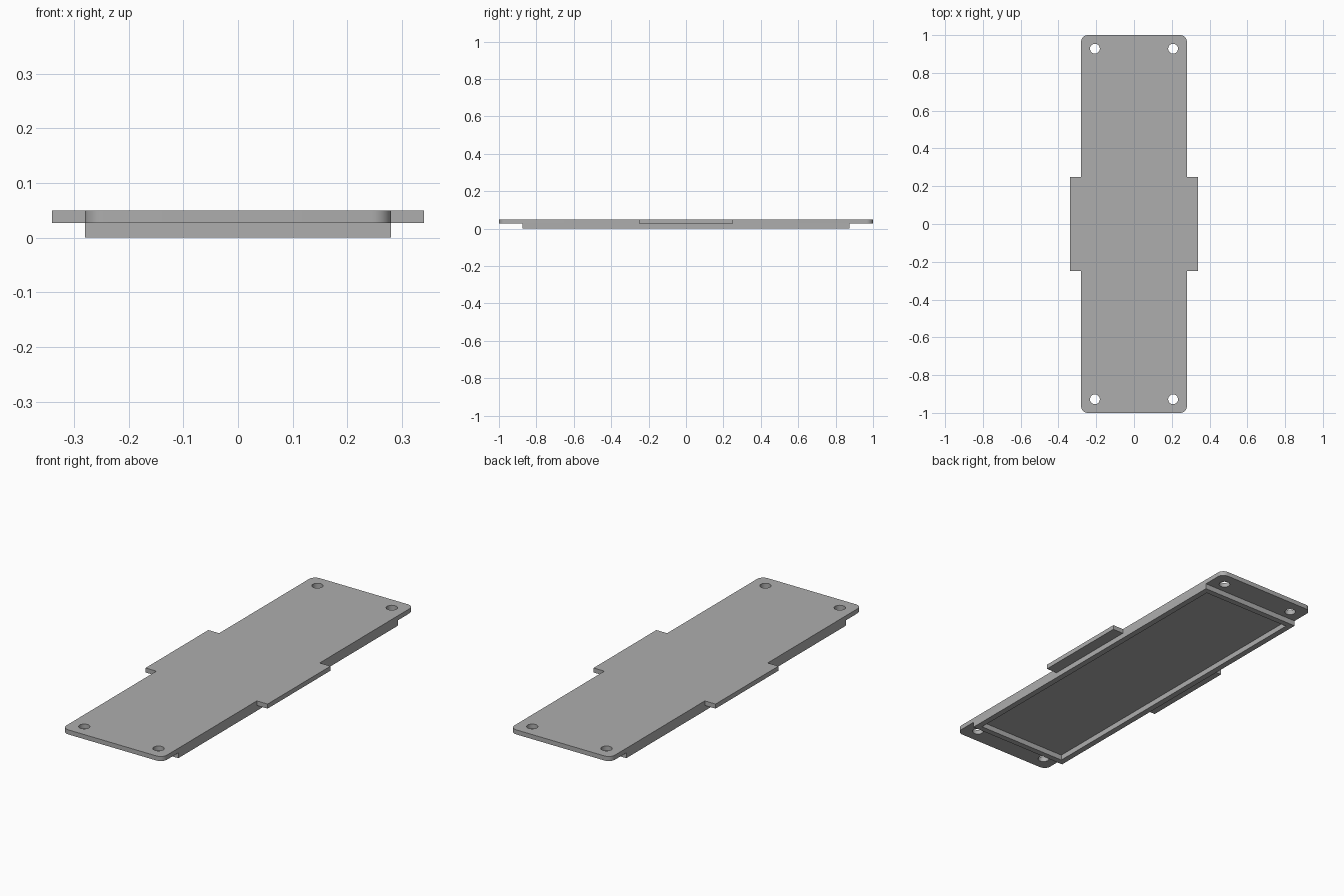
import bpy
from math import sin, cos, pi, radians

cube = bpy.data.objects.get("Cube")
if cube:
    bpy.data.objects.remove(cube, do_unlink=True)

PLATE_BOTTOM, PLATE_TOP = 0.027, 0.05
HALF_WIDTH = 0.28
CORNER = 0.035

grey = bpy.data.materials.new("plain grey")
grey.use_nodes = True
grey.diffuse_color = (0.42, 0.42, 0.42, 1)
grey.node_tree.nodes["Principled BSDF"].inputs["Base Color"].default_value = (0.42, 0.42, 0.42, 1)


def mirrored(quarter):
    """Turn a +x +y quarter outline into a full loop, symmetric in x and y."""
    half = quarter + [(-x, y) for x, y in reversed(quarter)]
    return half + [(x, -y) for x, y in reversed(half)]


def circle(cx, cy, r, n=32):
    return [(cx + r * cos(2 * pi * i / n), cy + r * sin(2 * pi * i / n)) for i in range(n)]


def slab(name, loops, bottom, top):
    """Extrude flat loops (inner loops become openings) between two heights."""
    curve = bpy.data.curves.new(name, "CURVE")
    curve.dimensions = "2D"
    curve.fill_mode = "BOTH"
    curve.extrude = (top - bottom) / 2
    for loop in loops:
        spline = curve.splines.new("POLY")
        spline.points.add(len(loop) - 1)
        for point, (x, y) in zip(spline.points, loop):
            point.co = (x, y, 0, 1)
        spline.use_cyclic_u = True
    obj = bpy.data.objects.new(name, curve)
    obj.location.z = (top + bottom) / 2
    bpy.context.collection.objects.link(obj)
    bpy.ops.object.select_all(action="DESELECT")
    obj.select_set(True)
    bpy.context.view_layer.objects.active = obj
    bpy.ops.object.convert(target="MESH")
    obj = bpy.context.object
    obj.data.materials.clear()
    obj.data.materials.append(grey)
    # Weld the caps to the walls and face everything outward
    bpy.ops.object.mode_set(mode="EDIT")
    bpy.ops.mesh.select_all(action="SELECT")
    bpy.ops.mesh.remove_doubles(threshold=0.0001)
    bpy.ops.mesh.normals_make_consistent(inside=False)
    bpy.ops.object.mode_set(mode="OBJECT")
    bpy.ops.object.shade_smooth_by_angle(angle=radians(30))
    return obj


# Cover plate: side tabs, rounded ends and four screw holes
arc = [(HALF_WIDTH - CORNER + CORNER * cos(a), 1 - CORNER + CORNER * sin(a))
       for a in (pi / 2 * i / 8 for i in range(9))]
outline = mirrored([(0.34, 0.25), (HALF_WIDTH, 0.25)] + arc)
holes = [circle(sx * 0.207, sy * 0.928, 0.026) for sx in (-1, 1) for sy in (-1, 1)]
slab("cover_plate", [outline] + holes, PLATE_BOTTOM, PLATE_TOP)

# Rim under the plate, open in the middle
RIM_LENGTH, RIM_WALL = 0.875, 0.03
outer = mirrored([(HALF_WIDTH, RIM_LENGTH)])
inner = mirrored([(HALF_WIDTH - RIM_WALL, RIM_LENGTH - RIM_WALL)])
slab("underside_rim", [outer, inner], 0, PLATE_BOTTOM)
